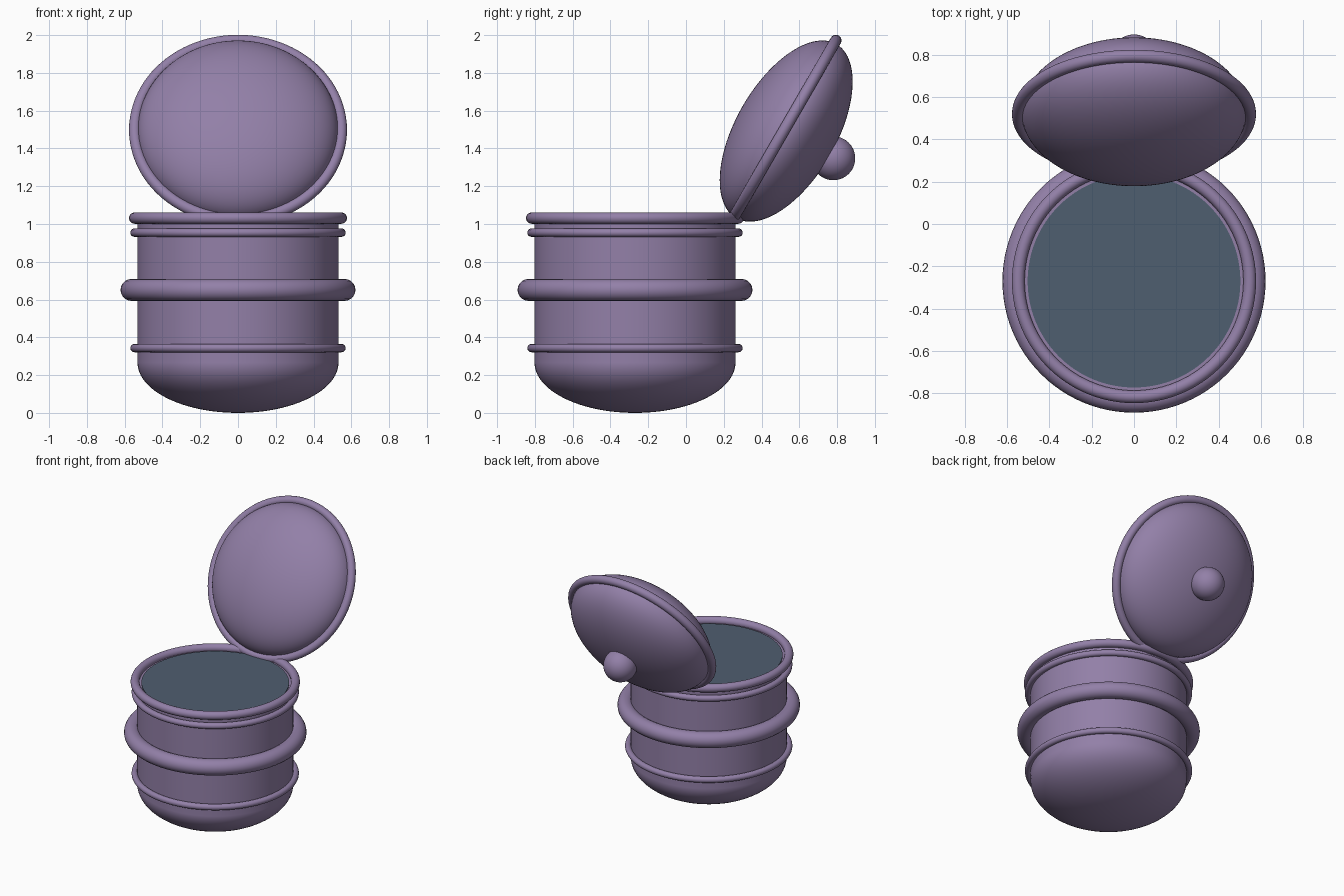
import bpy
import math
from mathutils import Matrix

cube = bpy.data.objects.get("Cube")
if cube:
    bpy.data.objects.remove(cube, do_unlink=True)


def material(name, colour):
    mat = bpy.data.materials.new(name)
    mat.use_nodes = True
    mat.diffuse_color = colour
    mat.node_tree.nodes["Principled BSDF"].inputs["Base Color"].default_value = colour
    return mat


purple = material("dusty_purple", (0.29, 0.215, 0.39, 1))
slate = material("slate_blue", (0.078, 0.112, 0.16, 1))

RADIUS = 0.532
BODY = Matrix.Translation((0, -0.27, 0))
# Lid frame: its local +z is the outer side, swung open on the back rim
LID = Matrix.Translation((0, 0.52, 1.498)) @ Matrix.Rotation(math.radians(-120), 4, "X")


def finish(name, mat, frame, offset=0):
    obj = bpy.context.object
    obj.name = name
    obj.data.materials.append(mat)
    obj.matrix_world = frame @ Matrix.Translation((0, 0, offset))
    bpy.ops.object.shade_smooth_by_angle(angle=math.radians(40))


def ring(name, frame, z, major, minor):
    bpy.ops.mesh.primitive_torus_add(major_segments=96, minor_segments=20,
                                     major_radius=major, minor_radius=minor)
    finish(name, purple, frame, z)


def ball(name, frame, z, radius, flatten=1):
    bpy.ops.mesh.primitive_uv_sphere_add(segments=96, ring_count=48, radius=radius)
    bpy.context.object.data.transform(Matrix.Diagonal((1, 1, flatten, 1)))
    finish(name, purple, frame, z)


def drum(name, mat, bottom, top, radius):
    bpy.ops.mesh.primitive_cylinder_add(vertices=96, radius=radius, depth=top - bottom)
    finish(name, mat, BODY, (bottom + top) / 2)


# Pot body with a rounded base
ball("rounded_base", BODY, RADIUS / 2, RADIUS, 0.5)
drum("pot_wall", purple, RADIUS / 2, 1.02, RADIUS)
drum("contents_surface", slate, 0.9, 1.026, 0.503)

# Raised bands and rim
ring("lower_band", BODY, 0.343, 0.548, 0.022)
ring("middle_band", BODY, 0.651, 0.564, 0.058)
ring("upper_band", BODY, 0.954, 0.548, 0.022)
ring("rim", BODY, 1.031, 0.547, 0.03)

# Open lid with its edge ring and knob
ball("lid_dome", LID, 0.012, RADIUS, 0.5)
ring("lid_edge", LID, 0, 0.547, 0.03)
ball("lid_knob", LID, 0.3, 0.116)
